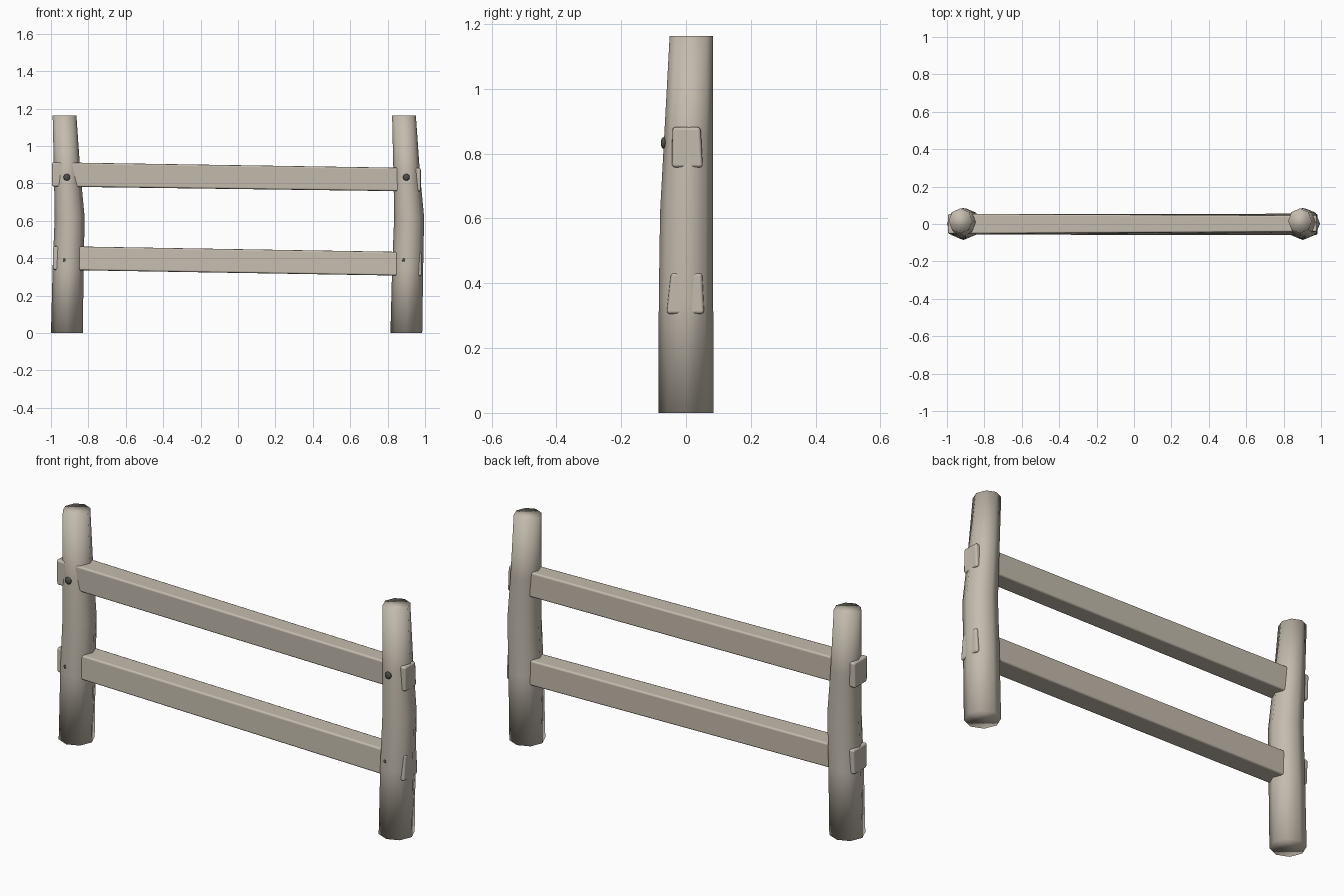
import bpy, bmesh, math
from mathutils import Vector

cube = bpy.data.objects.get("Cube")
if cube:
    bpy.data.objects.remove(cube, do_unlink=True)


def material(name, rgb):
    mat = bpy.data.materials.new(name)
    mat.use_nodes = True
    mat.diffuse_color = (*rgb, 1)
    mat.node_tree.nodes["Principled BSDF"].inputs["Base Color"].default_value = (*rgb, 1)
    return mat


WOOD = material("pale_wood", (0.55, 0.50, 0.42))
IRON = material("dark_iron", (0.075, 0.08, 0.075))


def finish(name, bm, mat):
    bmesh.ops.recalc_face_normals(bm, faces=bm.faces)
    for f in bm.faces:
        f.smooth = True
    mesh = bpy.data.meshes.new(name)
    bm.to_mesh(mesh)
    bm.free()
    mesh.materials.append(mat)
    obj = bpy.data.objects.new(name, mesh)
    bpy.context.collection.objects.link(obj)
    return obj


# Posts: octagonal log lofted through rings (z, centre x, centre y, radius x, radius y)
RINGS = [
    (0.0, 0.0, 0.0, 0.085, 0.085),
    (0.35, 0.007, 0.0, 0.083, 0.084),
    (0.62, 0.015, 0.002, 0.08, 0.082),
    (0.85, 0.002, 0.008, 0.071, 0.0755),
    (1.163, -0.0125, 0.0165, 0.0635, 0.067),
]
SIDES = 8


def post(name, x):
    bm = bmesh.new()
    loops = []
    for z, cx, cy, rx, ry in RINGS:
        angles = [math.tau * i / SIDES for i in range(SIDES)]
        loops.append([bm.verts.new((x + cx + rx * math.cos(a), cy + ry * math.sin(a), z))
                      for a in angles])
    for low, high in zip(loops, loops[1:]):
        for i in range(SIDES):
            j = (i + 1) % SIDES
            bm.faces.new((low[i], low[j], high[j], high[i]))
    bm.faces.new(loops[0])
    bm.faces.new(loops[-1])
    return finish(name, bm, WOOD)


# Rails: hewn beams; each end is (x, bottom z, top z, bottom y pair, top y pair)
def rail(name, ends):
    bm = bmesh.new()
    loops = []
    for x, z0, z1, (b0, b1), (t0, t1) in ends:
        corners = [(b0, z0), (b1, z0), (t1, z1), (t0, z1)]
        loops.append([bm.verts.new((x, y, z)) for y, z in corners])
    a, b = loops
    for i in range(4):
        j = (i + 1) % 4
        bm.faces.new((a[i], a[j], b[j], b[i]))
    bm.faces.new(a)
    bm.faces.new(b)
    obj = finish(name, bm, WOOD)
    bevel = obj.modifiers.new("worn_edges", "BEVEL")
    bevel.width = 0.01
    bevel.segments = 2
    bevel.limit_method = "NONE"
    bevel.harden_normals = True
    return obj


# Nails: slightly flattened round heads
def nail(name, location, radius):
    bm = bmesh.new()
    bmesh.ops.create_uvsphere(bm, u_segments=12, v_segments=8, radius=radius)
    bmesh.ops.scale(bm, vec=Vector((1, 0.5, 1)), verts=bm.verts)
    bmesh.ops.translate(bm, vec=Vector(location), verts=bm.verts)
    return finish(name, bm, IRON)


for side, x in (("right", -0.915), ("left", 0.9)):
    post(side + "_post", x)
    nail(side + "_upper_nail", (x, -0.069, 0.833), 0.018)
    nail(side + "_lower_nail", (x - 0.013, -0.074, 0.39), 0.009)

rail("upper_rail", [
    (-0.995, 0.783, 0.913, (-0.05, 0.052), (-0.053, 0.055)),
    (0.978, 0.757, 0.882, (-0.043, 0.052), (-0.042, 0.045)),
])
rail("lower_rail", [
    (-0.99, 0.338, 0.465, (-0.055, 0.05), (-0.057, 0.055)),
    (0.982, 0.305, 0.432, (-0.06, 0.056), (-0.046, 0.05)),
])
